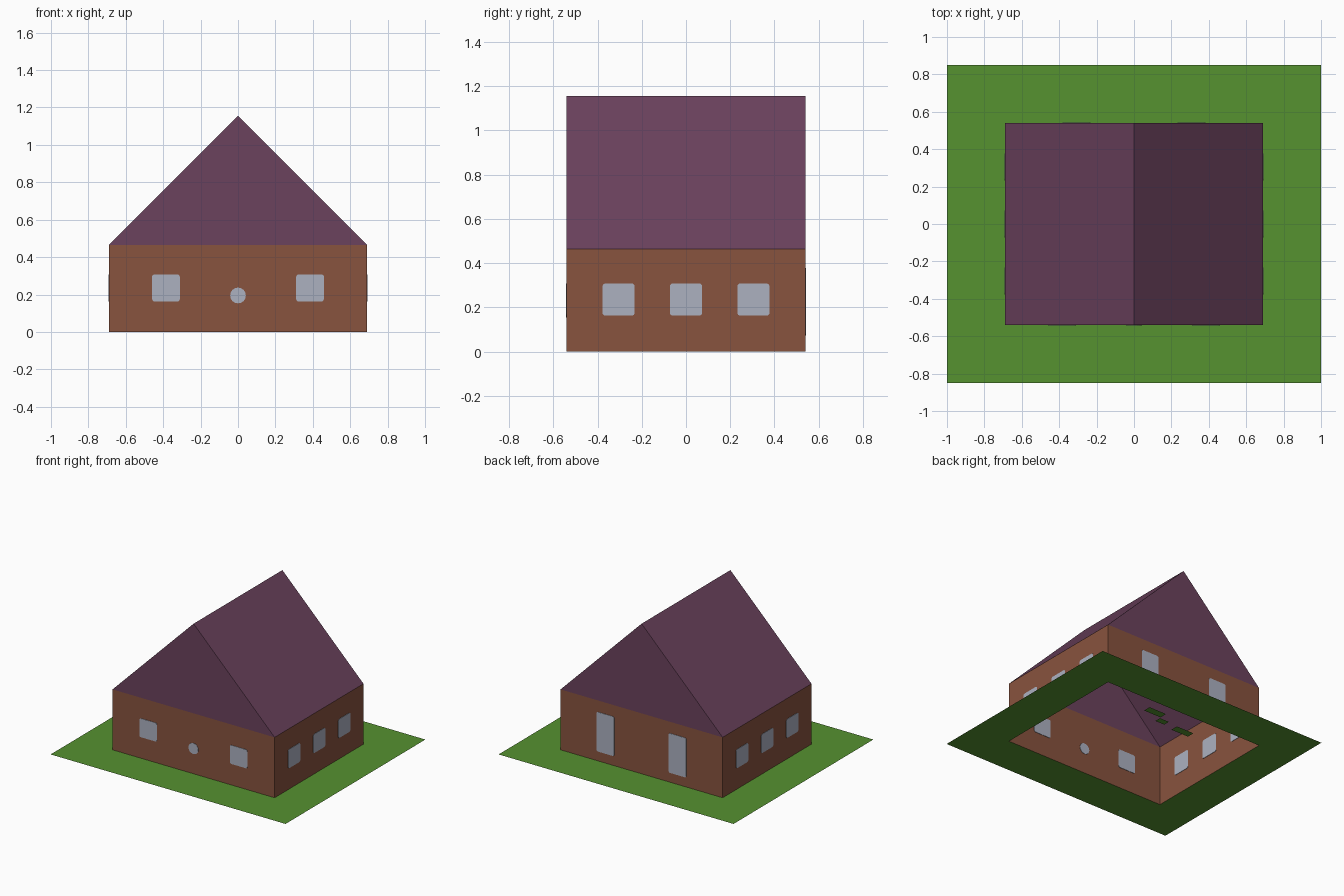
import bpy, bmesh, math
from mathutils import Vector

if "Cube" in bpy.data.objects:
    bpy.data.objects.remove(bpy.data.objects["Cube"])

HX, HY = 0.69, 0.54          # house half sizes
EAVE, RIDGE = 0.465, 1.155   # wall top and roof top
GX, GY = 1.0, 0.85           # lawn half sizes


def material(name, rgb):
    def lin(c):
        c /= 255
        return c / 12.92 if c <= 0.04045 else ((c + 0.055) / 1.055) ** 2.4
    m = bpy.data.materials.new(name)
    m.diffuse_color = (*[lin(c) for c in rgb], 1)
    m.use_nodes = True
    m.node_tree.nodes["Principled BSDF"].inputs["Base Color"].default_value = m.diffuse_color
    return m


BRICK = material("brick_brown", (136, 83, 62))
ROOF = material("roof_purple", (107, 66, 93))
GRASS = material("grass_green", (86, 146, 48))
GLASS = material("pale_glass", (172, 177, 192))


def make(name, verts, faces, mat):
    me = bpy.data.meshes.new(name)
    me.from_pydata(verts, [], faces)
    me.materials.append(mat)
    ob = bpy.data.objects.new(name, me)
    bpy.context.collection.objects.link(ob)
    return ob


def rect(hx, hy, z):
    return [(-hx, -hy, z), (hx, -hy, z), (hx, hy, z), (-hx, hy, z)]


def ring(flip=False):
    quads = [(i, (i + 1) % 4, (i + 1) % 4 + 4, i + 4) for i in range(4)]
    return [q[::-1] for q in quads] if flip else quads


# lawn: flat frame around the open house floor
make("lawn", rect(GX, GY, 0) + rect(HX, HY, 0), ring(), GRASS)

# small lawn scraps left inside the house
for i, (x, y, w, d) in enumerate([(0.167, 0.428, 0.15, 0.06),
                                  (0.047, 0.362, 0.08, 0.05),
                                  (-0.153, 0.345, 0.15, 0.06)]):
    make(f"lawn_scrap_{i + 1}",
         [(x + a, y + b, z) for a, b, z in rect(w / 2, d / 2, 0)],
         [(0, 1, 2, 3)], GRASS)

# four walls, open at top and bottom
make("walls", rect(HX, HY, 0) + rect(HX, HY, EAVE), ring(), BRICK)

# gabled roof shell with coloured gables, open underneath
make("roof", rect(HX, HY, EAVE) + [(0, -HY, RIDGE), (0, HY, RIDGE)],
     [(0, 1, 4), (1, 2, 5, 4), (2, 3, 5), (3, 0, 4, 5)], ROOF)


def pane(name, centre, normal, hw, hh, radius):
    """Thin rounded plate set through the wall, seen inside and out."""
    n = Vector(normal)
    up = Vector((0, 0, 1))
    u = up.cross(n)
    bm = bmesh.new()
    pts = []
    for k, (sx, sy) in enumerate([(1, 1), (-1, 1), (-1, -1), (1, -1)]):
        for s in range(5):
            a = math.radians(90 * k + 90 * s / 4)
            p = (sx * (hw - radius) + radius * math.cos(a),
                 sy * (hh - radius) + radius * math.sin(a))
            pts.append(Vector(centre) + u * p[0] + up * p[1] - n * 0.003)
    base = bm.faces.new([bm.verts.new(p) for p in pts])
    ext = bmesh.ops.extrude_face_region(bm, geom=[base], use_keep_orig=True)
    bmesh.ops.translate(bm, vec=n * 0.006,
                        verts=[g for g in ext["geom"] if isinstance(g, bmesh.types.BMVert)])
    bmesh.ops.remove_doubles(bm, verts=bm.verts, dist=1e-5)
    bmesh.ops.recalc_face_normals(bm, faces=bm.faces)
    me = bpy.data.meshes.new(name)
    bm.to_mesh(me)
    bm.free()
    me.materials.append(GLASS)
    bpy.context.collection.objects.link(bpy.data.objects.new(name, me))


# front windows, round front window and tall back windows
for side, s in (("left", -1), ("right", 1)):
    pane(f"front_window_{side}", (s * 0.385, -HY, 0.235), (0, -1, 0), 0.074, 0.072, 0.012)
    pane(f"tall_back_window_{side}", (s * 0.307, HY, 0.225), (0, 1, 0), 0.075, 0.152, 0.012)
    # three windows along each side wall
    for i in range(3):
        pane(f"{side}_window_{i + 1}", (s * HX, 0.305 * (i - 1), 0.235),
             (s, 0, 0), 0.073, 0.073, 0.014)
pane("round_front_window", (0, -HY, 0.195), (0, -1, 0), 0.042, 0.042, 0.0415)
